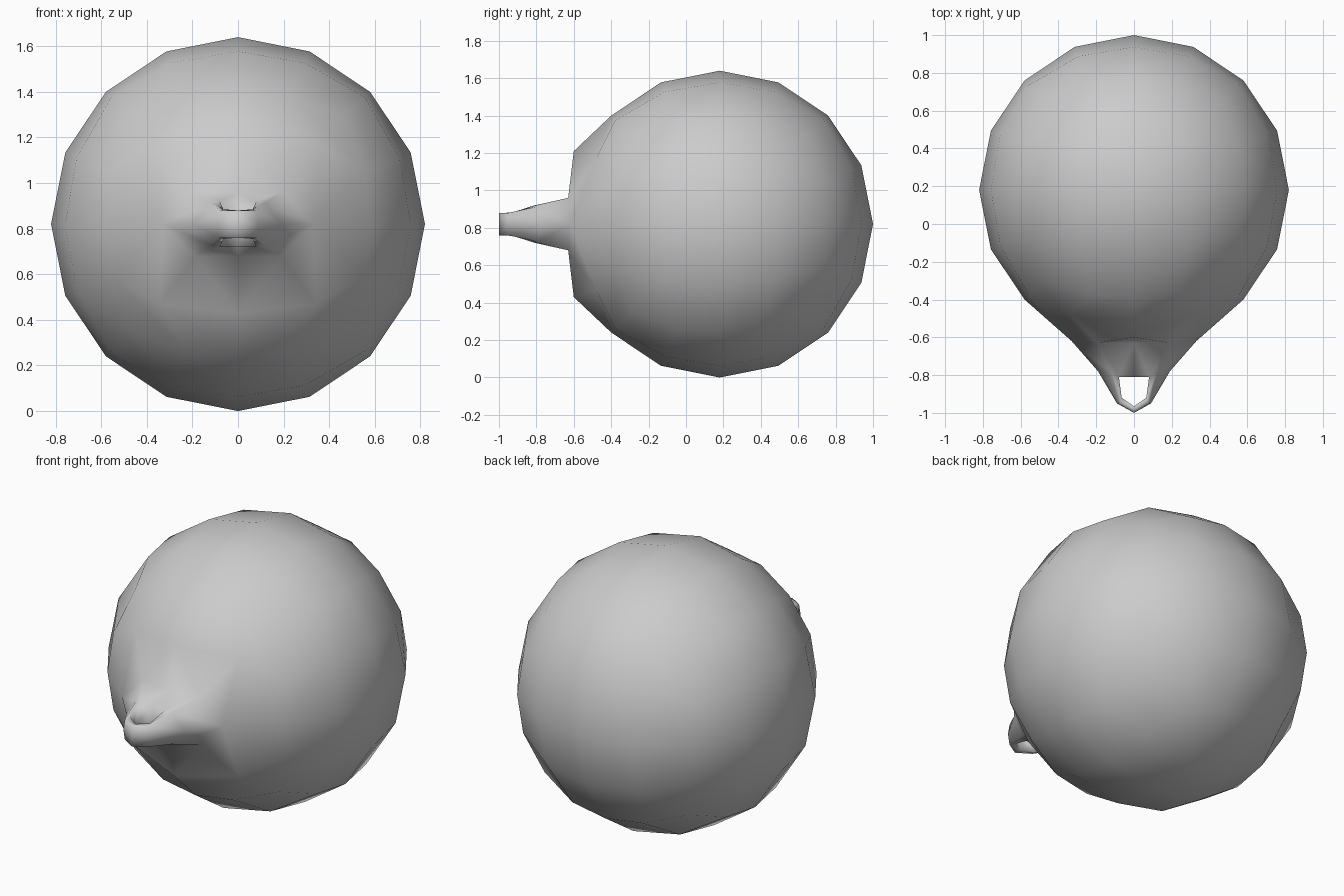
import bpy, bmesh, math
from mathutils import Vector

if "Cube" in bpy.data.objects:
    bpy.data.objects.remove(bpy.data.objects["Cube"])

R, CY, CZ = 0.82, 0.18, 0.82
bm = bmesh.new()
cache = {}


def vert(p):
    key = tuple(round(c, 4) + 0.0 for c in p)
    if key not in cache:
        cache[key] = bm.verts.new((key[0], key[1], key[2] + CZ))
    return cache[key]


def face(pts):
    vs = [vert(p) for p in pts]
    if len(set(vs)) == len(vs):
        bm.faces.new(vs)


def on_ball(axis, sign, i, j):
    # point on an equal-angle cube sphere, i and j from -2 to 2
    d = [0, 0, 0]
    d[axis] = sign
    d[(axis + 1) % 3] = math.tan(i * math.pi / 8)
    d[(axis + 2) % 3] = math.tan(j * math.pi / 8)
    v = Vector(d).normalized() * R
    return (v.x, v.y + CY, v.z)


# round body: five sides of the cube sphere, front side left open
for axis in range(3):
    for sign in (-1, 1):
        if (axis, sign) == (1, -1):
            continue
        for i in range(-2, 2):
            for j in range(-2, 2):
                face([on_ball(axis, sign, a, b) for a, b in
                      ((i, j), (i + 1, j), (i + 1, j + 1), (i, j + 1))])

# front side: one quarter drawn out into a loop, then mirrored in x and z
a0, a1, a2, a3, a4 = [on_ball(1, -1, z, x) for x, z in
                      ((0, 2), (1, 2), (2, 2), (2, 1), (2, 0))]
b0, b1, b2 = (0, -.60, .39), (.34, -.48, .35), (.33, -.62, 0)
c0, c1, c2 = (0, -.63, .14), (.19, -.63, .14), (.19, -.78, 0)
d0, d1, e1 = (0, -.81, .10), (.08, -.81, .10), (.12, -.79, .095)
f, h, s = (.065, -.92, .065), (.08, -.95, .06), (.09, -.95, 0)
g, gi, t = (0, -1, .06), (0, -.965, .06), (0, -1, 0)


def mid(p):
    return (p[0], p[1], 0)


quarter = [
    (a0, a1, b1, b0), (a1, a2, a3, b1), (a3, a4, b2, b1),
    (b0, b1, c1, c0), (b1, b2, c1), (b2, c2, e1, c1),
    (c0, c1, d1, d0), (c1, e1, d1), (e1, h, f, d1),
    (c2, s, h, e1), (h, g, gi, f), (s, t, g, h),
    (d1, f, mid(f), mid(d1)), (f, gi, mid(gi), mid(f)),
    (d0, d1, mid(d1), mid(d0)),
]
for sx in (-1, 1):
    for sz in (-1, 1):
        for q in quarter:
            face([(p[0] * sx, p[1], p[2] * sz) for p in q])

bmesh.ops.recalc_face_normals(bm, faces=bm.faces[:])
for fc in bm.faces:
    fc.smooth = True
mesh = bpy.data.meshes.new("ball_with_loop")
bm.to_mesh(mesh)
bm.free()
obj = bpy.data.objects.new("ball_with_loop", mesh)
bpy.context.collection.objects.link(obj)
